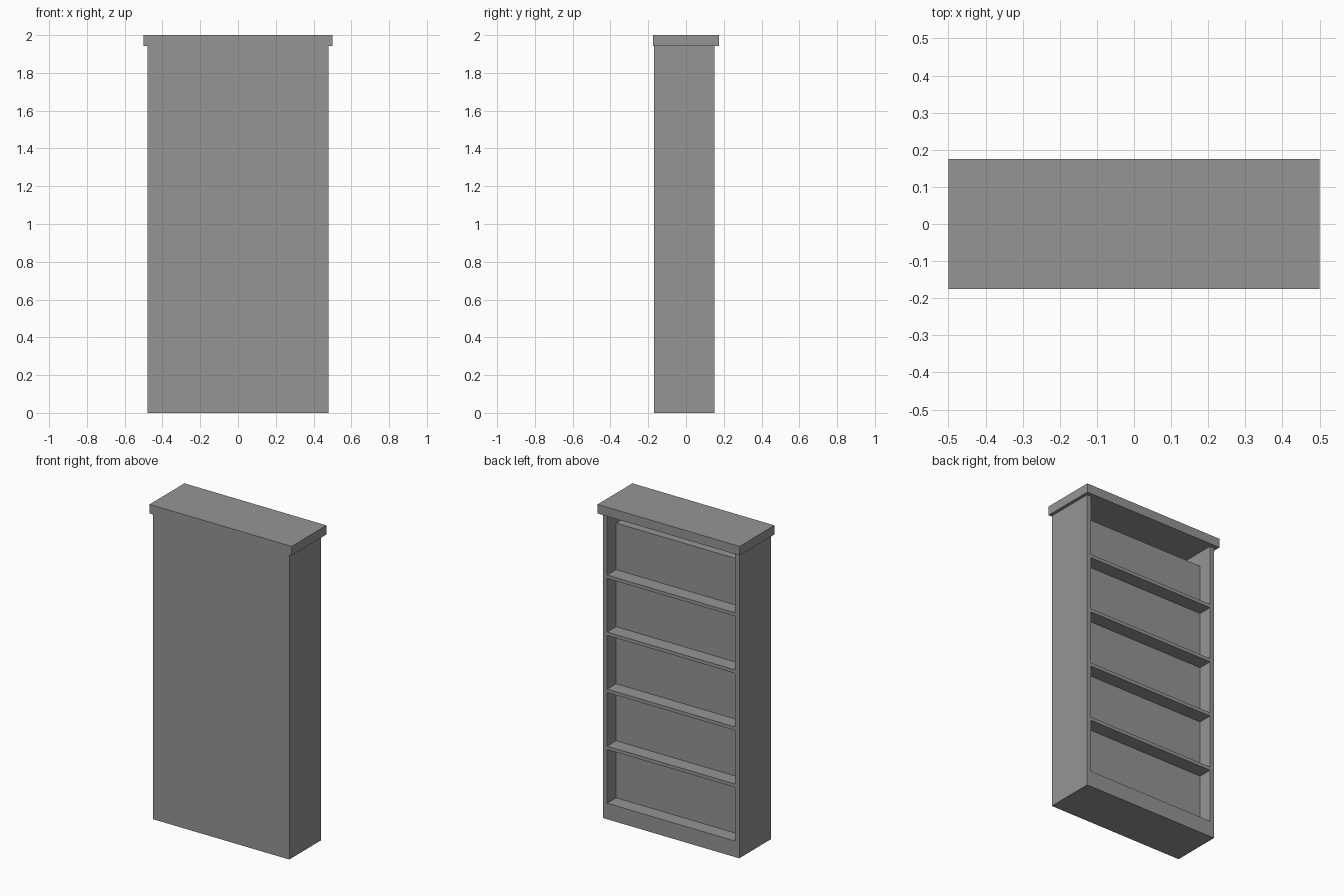
import bpy
import bmesh
from mathutils import Vector

cube = bpy.data.objects.get("Cube")
if cube:
    bpy.data.objects.remove(cube, do_unlink=True)

# One plain grey for the whole bookcase
grey = bpy.data.materials.new("plain grey")
grey.use_nodes = True
colour = (0.3, 0.3, 0.3, 1)
grey.diffuse_color = colour
grey.node_tree.nodes["Principled BSDF"].inputs["Base Color"].default_value = colour


def board(name, x, y, z):
    """Box between the given (low, high) limits on each axis."""
    low, high = Vector((x[0], y[0], z[0])), Vector((x[1], y[1], z[1]))
    bm = bmesh.new()
    bmesh.ops.create_cube(bm, size=1)
    bmesh.ops.scale(bm, vec=high - low, verts=bm.verts)
    bmesh.ops.translate(bm, vec=(low + high) / 2, verts=bm.verts)
    mesh = bpy.data.meshes.new(name)
    bm.to_mesh(mesh)
    bm.free()
    mesh.materials.append(grey)
    obj = bpy.data.objects.new(name, mesh)
    bpy.context.collection.objects.link(obj)
    return obj


OUTER, INNER = 0.48, 0.45        # half widths of the case and its opening
FRONT, WALL = -0.17, -0.14       # closed wall
PANEL, OPEN = 0.06, 0.15         # recessed panel face and open edge
TOP = 1.942
SHELF = 0.022
inside = (-INNER, INNER)

# Case
board("closed_wall", (-OUTER, OUTER), (FRONT, WALL), (0, TOP))
board("left_side", (INNER, OUTER), (WALL, OPEN), (0, TOP))
board("right_side", (-OUTER, -INNER), (WALL, OPEN), (0, TOP))
board("base", inside, (WALL, OPEN), (0, 0.08))
board("recessed_panel", inside, (WALL, PANEL), (0.08, 1.85))

# Evenly spaced shelves
for i in range(5):
    bottom = 0.08 + i * 0.363
    board(f"shelf_{i + 1}", inside, (PANEL, OPEN), (bottom, bottom + SHELF))

# Overhanging top
board("top_slab", (-0.5, 0.5), (-0.175, 0.175), (TOP, 2))
